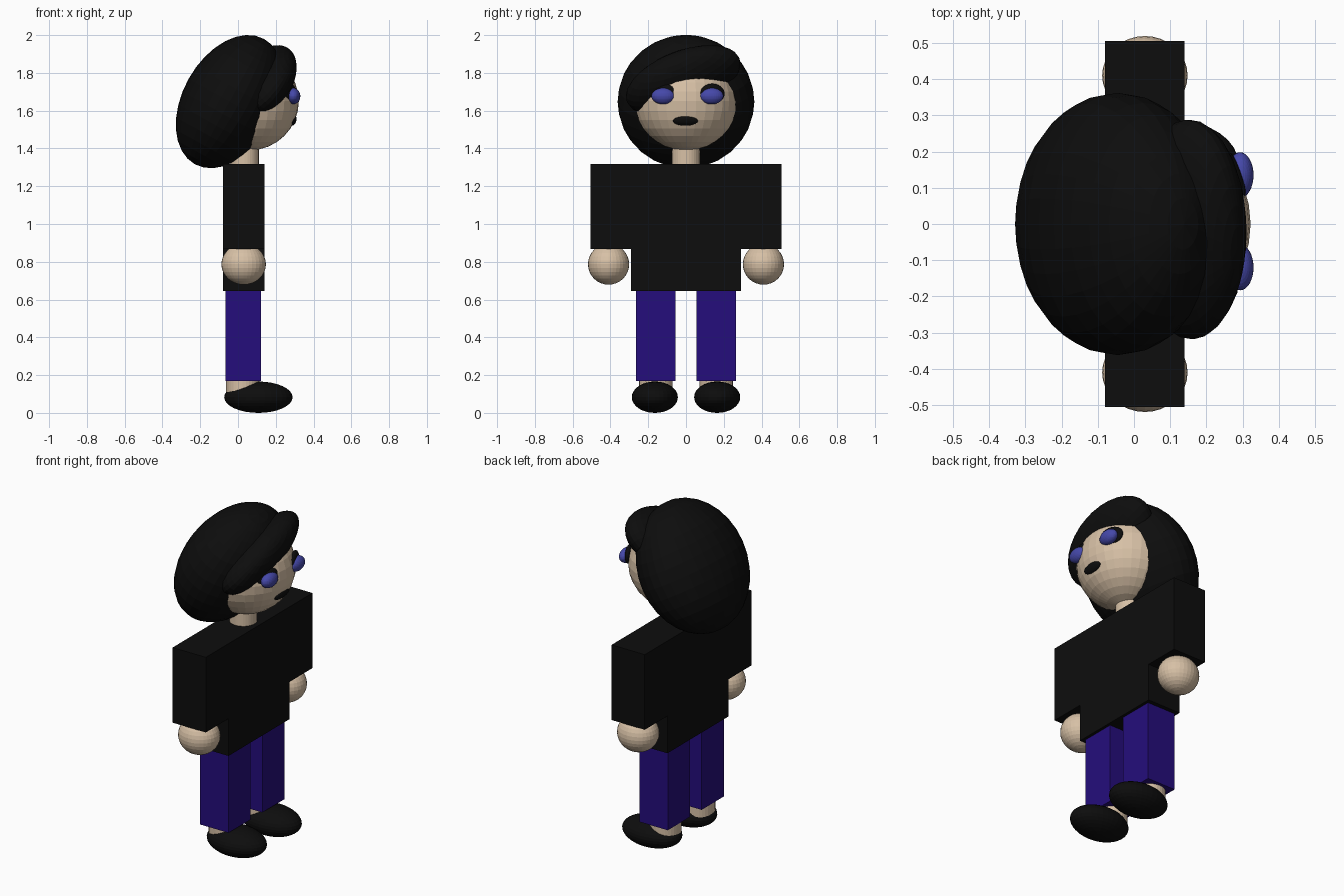
import bpy
import bmesh
from math import radians
from mathutils import Matrix, Vector

if "Cube" in bpy.data.objects:
    bpy.data.objects.remove(bpy.data.objects["Cube"], do_unlink=True)


def material(name, colour):
    mat = bpy.data.materials.new(name)
    mat.use_nodes = True
    mat.diffuse_color = (*colour, 1)
    mat.node_tree.nodes["Principled BSDF"].inputs["Base Color"].default_value = (*colour, 1)
    return mat


skin = material("skin", (0.68, 0.53, 0.38))
black = material("black", (0.004, 0.004, 0.004))
denim = material("denim blue", (0.018, 0.004, 0.2))
iris = material("eye blue", (0.06, 0.065, 0.4))


def add(name, bm, mat):
    mesh = bpy.data.meshes.new(name)
    bm.to_mesh(mesh)
    bm.free()
    mesh.materials.append(mat)
    obj = bpy.data.objects.new(name, mesh)
    bpy.context.collection.objects.link(obj)
    return obj


def ellipsoid(name, mat, centre, radii, turn=(0, 0, 0)):
    """Scaled ball, turned in degrees about z, then y, then x."""
    bm = bmesh.new()
    bmesh.ops.create_uvsphere(bm, u_segments=32, v_segments=16, radius=1)
    obj = add(name, bm, mat)
    obj.location, obj.scale = centre, radii
    obj.rotation_mode = "ZYX"
    obj.rotation_euler = [radians(a) for a in turn]
    return obj


def box(name, mat, low, high):
    low, high = Vector(low), Vector(high)
    bm = bmesh.new()
    bmesh.ops.create_cube(bm, size=1, matrix=Matrix.Translation((low + high) / 2)
                          @ Matrix.Diagonal((*(high - low), 1)))
    return add(name, bm, mat)


def cylinder(name, mat, x, y, radius, bottom, top):
    bm = bmesh.new()
    bmesh.ops.create_cone(bm, cap_ends=True, segments=32, radius1=radius, radius2=radius,
                          depth=top - bottom,
                          matrix=Matrix.Translation((x, y, (bottom + top) / 2)))
    return add(name, bm, mat)


# Head, hair and swept fringe
ellipsoid("head", skin, (0.06, 0, 1.65), (0.262, 0.275, 0.26))
ellipsoid("hair", black, (-0.045, 0, 1.648), (0.248, 0.362, 0.379), (0, 29, 0))
ellipsoid("fringe", black, (0.155, -0.015, 1.762), (0.118, 0.32, 0.185), (23.5, 45, -3))
ellipsoid("mouth", black, (0.293, -0.003, 1.546), (0.015, 0.066, 0.027), (0, 24, 0))
cylinder("neck", skin, 0.035, 0, 0.075, 1.3, 1.45)

# Shirt body
box("shirt", black, (-0.08, -0.29, 0.645), (0.14, 0.29, 1.318))

# Paired parts
for side, s in (("left", 1), ("right", -1)):
    eye_y = 0.135 if s > 0 else -0.12
    ellipsoid(side + "_eye", iris, (0.293, eye_y, 1.677), (0.037, 0.063, 0.043))
    ellipsoid(side + "_eye_socket", black, (0.276, eye_y + 0.004, 1.69),
              (0.022, 0.07, 0.053), (0, 0, 22 * s))
    ys = sorted((0.28 * s, 0.505 * s))
    box(side + "_sleeve", black, (-0.08, ys[0], 0.868), (0.14, ys[1], 1.318))
    ellipsoid(side + "_hand", skin, (0.03, 0.41 * s, 0.787), (0.118, 0.109, 0.108))
    ys = sorted((0.055 * s, 0.265 * s))
    box(side + "_trouser_leg", denim, (-0.065, ys[0], 0.17), (0.123, ys[1], 0.66))
    cylinder(side + "_ankle", skin, 0.025, 0.16 * s, 0.088, 0.09, 0.2)
    ellipsoid(side + "_shoe", black, (0.108, 0.165 * s, 0.083), (0.181, 0.122, 0.083))
